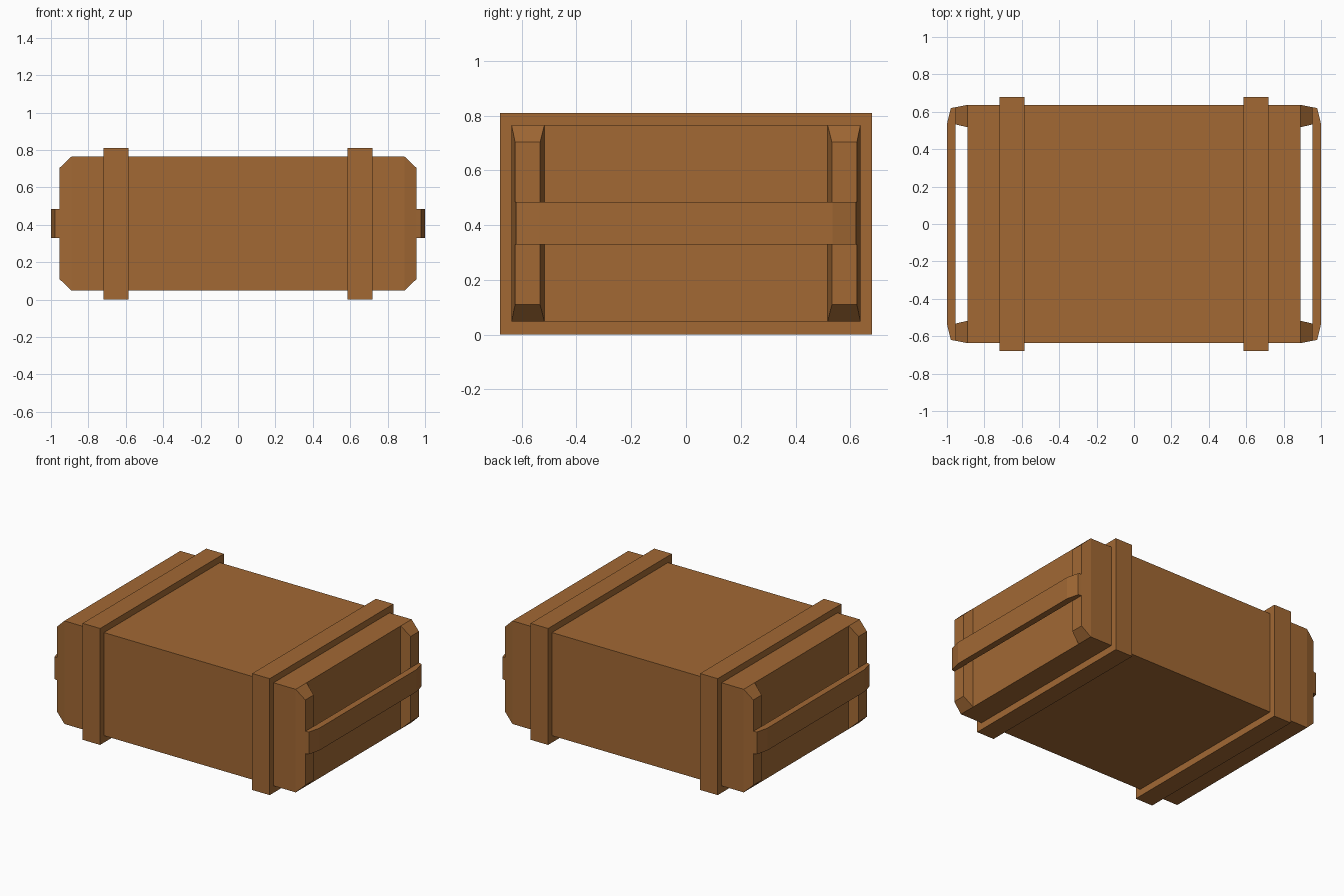
import bpy, bmesh

if "Cube" in bpy.data.objects:
    bpy.data.objects.remove(bpy.data.objects["Cube"])

wood = bpy.data.materials.new("brown_wood")
wood.diffuse_color = (0.36, 0.14, 0.034, 1)
wood.use_nodes = True
wood.node_tree.nodes["Principled BSDF"].inputs["Base Color"].default_value = wood.diffuse_color


def finish(name, bm):
    bmesh.ops.recalc_face_normals(bm, faces=bm.faces)
    mesh = bpy.data.meshes.new(name)
    bm.to_mesh(mesh)
    bm.free()
    mesh.materials.append(wood)
    obj = bpy.data.objects.new(name, mesh)
    bpy.context.collection.objects.link(obj)
    return obj


def box(name, x, y, z):
    """Box between (min, max) pairs on each axis."""
    bm = bmesh.new()
    bmesh.ops.create_cube(bm, size=1)
    for v in bm.verts:
        v.co = [r[0] if c < 0 else r[1] for c, r in zip(v.co, (x, y, z))]
    return finish(name, bm)


def loft(name, a, b):
    """Solid between two outlines with the same number of points."""
    bm = bmesh.new()
    va, vb = [[bm.verts.new(p) for p in pts] for pts in (a, b)]
    bm.faces.new(va)
    bm.faces.new(vb)
    n = len(a)
    for i in range(n):
        j = (i + 1) % n
        bm.faces.new((va[i], va[j], vb[j], vb[i]))
    return finish(name, bm)


def rect(x, y0, y1, z0, z1):
    return [(x, y0, z0), (x, y1, z0), (x, y1, z1), (x, y0, z1)]


# Main crate body
box("crate_body", (-0.89, 0.89), (-0.637, 0.637), (0.048, 0.765))

for sx, side in ((-1, "left"), (1, "right")):
    # Band wrapped around the body
    xs = sorted((sx * 0.585, sx * 0.72))
    box(side + "_band", xs, (-0.68, 0.68), (0, 0.81))

    # Tapered upright posts at the end corners
    for sy, end in ((-1, "front"), (1, "back")):
        loft(f"{side}_{end}_post",
             rect(sx * 0.89, sy * 0.517, sy * 0.637, 0.048, 0.765),
             rect(sx * 0.955, sy * 0.533, sy * 0.624, 0.11, 0.703))

    # Handle bar across the posts, with tapered ends
    half = [(0.955, 0.624), (0.979, 0.62), (1.0, 0.535)]
    plan = half + [(x, -y) for x, y in reversed(half)]
    loft(side + "_handle",
         [(sx * x, y, 0.33) for x, y in plan],
         [(sx * x, y, 0.485) for x, y in plan])
